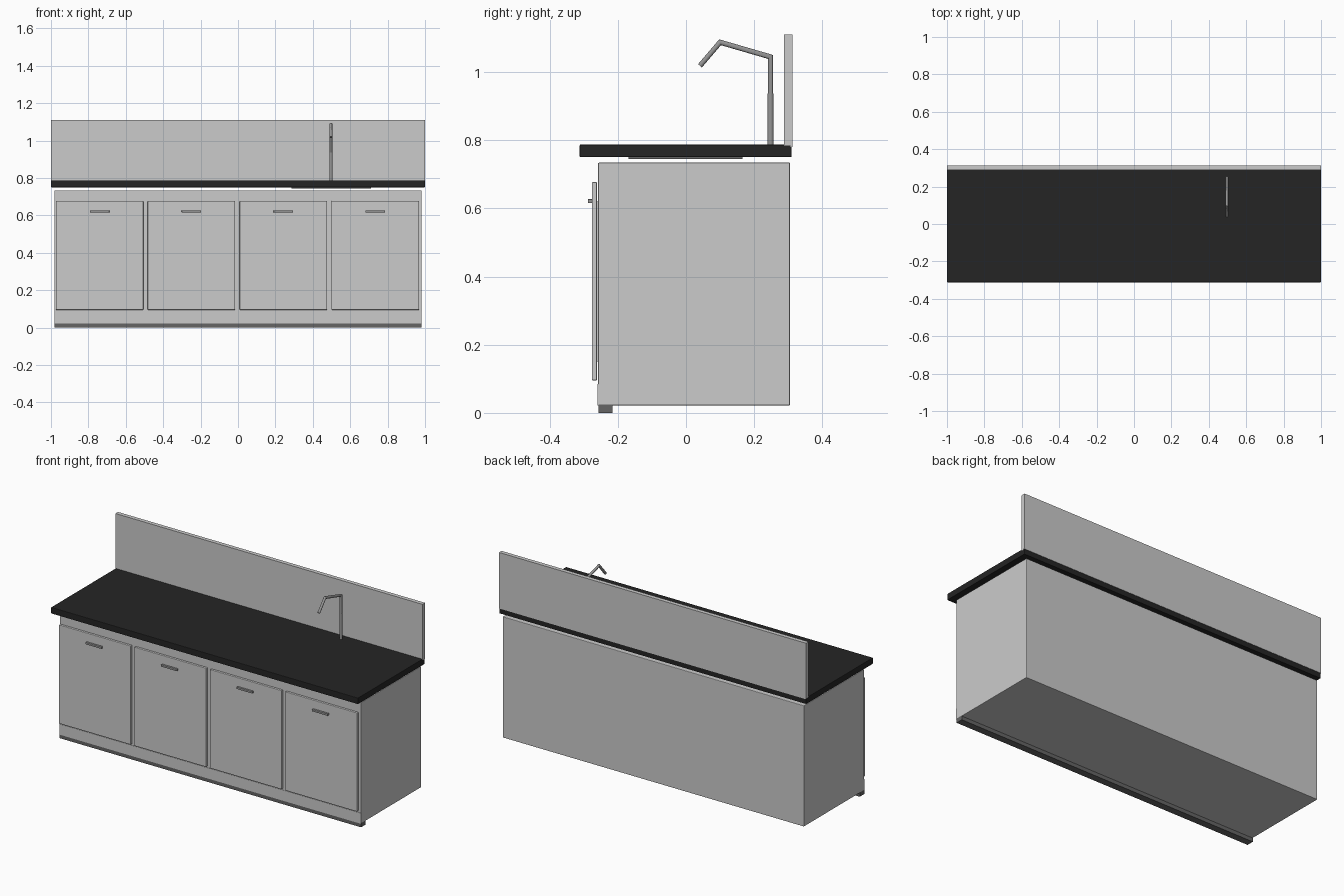
import bpy, bmesh, math
from mathutils import Vector

if "Cube" in bpy.data.objects:
    bpy.data.objects.remove(bpy.data.objects["Cube"])


def material(name, rgb):
    m = bpy.data.materials.new(name)
    m.diffuse_color = (*rgb, 1)
    m.use_nodes = True
    m.node_tree.nodes["Principled BSDF"].inputs["Base Color"].default_value = m.diffuse_color
    return m


black = material("black_stone", (0.018, 0.018, 0.018))
dark = material("dark_grey", (0.13, 0.13, 0.13))
steel = material("steel", (0.3, 0.3, 0.3))


def add_mesh(name, bm, mat=None):
    bmesh.ops.recalc_face_normals(bm, faces=bm.faces)
    me = bpy.data.meshes.new(name)
    bm.to_mesh(me)
    bm.free()
    ob = bpy.data.objects.new(name, me)
    bpy.context.collection.objects.link(ob)
    if mat:
        me.materials.append(mat)
    return ob


def box(name, x, y, z, mat=None, bevel=0.0):
    """Box from (min, max) ranges, optionally with softened edges."""
    bm = bmesh.new()
    bmesh.ops.create_cube(bm, size=1)
    for v in bm.verts:
        for i, (lo, hi) in enumerate((x, y, z)):
            v.co[i] = lo + (v.co[i] + 0.5) * (hi - lo)
    ob = add_mesh(name, bm, mat)
    if bevel:
        mod = ob.modifiers.new("edge_softening", 'BEVEL')
        mod.width = bevel
        mod.segments = 2
    return ob


def tube(name, x, path, r, mat, sides=16):
    """Round tube along a (y, z) path with mitred corners."""
    bm = bmesh.new()
    pts = [Vector(p) for p in path]
    rings = []
    for i, p in enumerate(pts):
        d0 = (p - pts[i - 1]).normalized() if i else (pts[1] - p).normalized()
        d1 = (pts[i + 1] - p).normalized() if i < len(pts) - 1 else d0
        t = (d0 + d1).normalized()
        n = Vector((-t.y, t.x)) / t.dot(d0)
        ring = []
        for k in range(sides):
            a = 2 * math.pi * k / sides
            q = p + n * r * math.sin(a)
            ring.append(bm.verts.new((x + r * math.cos(a), q.x, q.y)))
        rings.append(ring)
    for a, b in zip(rings, rings[1:]):
        for k in range(sides):
            j = (k + 1) % sides
            f = bm.faces.new((a[k], a[j], b[j], b[k]))
            f.smooth = True
    bm.faces.new(rings[0])
    bm.faces.new(rings[-1])
    ob = add_mesh(name, bm, mat)
    bpy.ops.object.select_all(action='DESELECT')
    ob.select_set(True)
    bpy.context.view_layer.objects.active = ob
    bpy.ops.object.shade_smooth_by_angle(angle=math.radians(30))
    return ob


# Cabinet body, plinth and kick board
box("cabinet", (-0.982, 0.982), (-0.258, 0.305), (0.022, 0.734), None, 0.003)
box("plinth", (-0.982, 0.982), (-0.257, -0.215), (0, 0.025), dark)
box("kick_board", (-0.982, 0.982), (-0.26, -0.254), (0.022, 0.085))

# Worktop, backsplash and the underside of the sink
box("worktop", (-1, 1), (-0.312, 0.31), (0.75, 0.787), black, 0.003)
box("backsplash", (-1, 1), (0.288, 0.312), (0.78, 1.11))
box("sink_underside", (0.285, 0.71), (-0.168, 0.165), (0.745, 0.76), dark)

# Four doors with bar handles
for i in range(4):
    cx = (i - 1.5) * 0.4915 - 0.003
    box(f"door_{i + 1}", (cx - 0.234, cx + 0.234), (-0.276, -0.261),
        (0.095, 0.677), None, 0.003)
    box(f"door_hinge_{i + 1}", (cx - 0.2, cx + 0.2), (-0.262, -0.257), (0.15, 0.62))
    box(f"handle_{i + 1}", (cx - 0.052, cx + 0.052), (-0.288, -0.275),
        (0.615, 0.627), steel, 0.002)

# Angular tap with thicker base
tube("tap_spout", 0.497, [(0.248, 0.785), (0.248, 1.044), (0.1, 1.087), (0.041, 1.018)],
     0.0075, steel)
tube("tap_base", 0.497, [(0.248, 0.783), (0.248, 0.937)], 0.009, steel)
